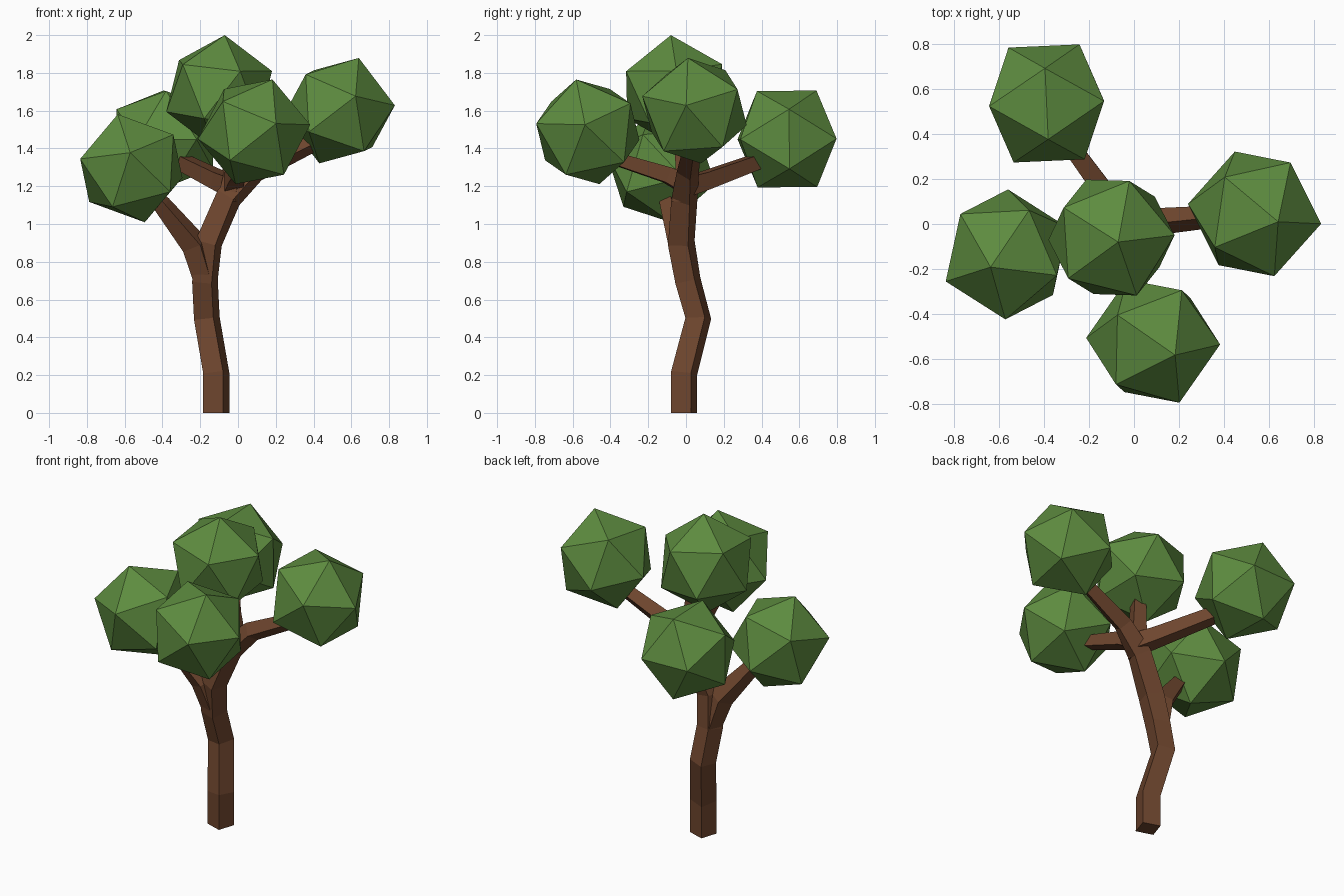
import bpy, bmesh
from mathutils import Vector, Matrix

if "Cube" in bpy.data.objects:
    bpy.data.objects.remove(bpy.data.objects["Cube"])


def material(name, rgb):
    m = bpy.data.materials.new(name)
    m.diffuse_color = (*rgb, 1)
    m.use_nodes = True
    m.node_tree.nodes["Principled BSDF"].inputs["Base Color"].default_value = m.diffuse_color
    return m


BARK = material("bark", (0.155, 0.06, 0.027))
LEAF = material("leaf", (0.11, 0.26, 0.05))


def add_object(name, bm, mat):
    bmesh.ops.recalc_face_normals(bm, faces=bm.faces)
    me = bpy.data.meshes.new(name)
    bm.to_mesh(me)
    bm.free()
    me.materials.append(mat)
    ob = bpy.data.objects.new(name, me)
    bpy.context.collection.objects.link(ob)
    return ob


def limb(name, path, ref=None):
    """Square-section limb through (x, y, z, half_side) points."""
    bm = bmesh.new()
    pts = [Vector(p[:3]) for p in path]
    rings = []
    for i, p in enumerate(pts):
        before = (p - pts[i - 1]).normalized() if i else Vector()
        after = (pts[i + 1] - p).normalized() if i + 1 < len(pts) else Vector()
        t = (before + after).normalized()
        if i == 0 and ref:
            t = Vector((0, 0, 1))
        a = Vector(ref) if ref else t.cross(Vector((0, 0, 1)))
        a = (a - t * a.dot(t)).normalized()
        b = t.cross(a)
        h = path[i][3]
        rings.append([bm.verts.new(p + a * h * u + b * h * v)
                      for u, v in ((-1, -1), (1, -1), (1, 1), (-1, 1))])
    for r, s in zip(rings, rings[1:]):
        for k in range(4):
            n = (k + 1) % 4
            bm.faces.new((r[k], r[n], s[n], s[k]))
    bm.faces.new(rings[0])
    bm.faces.new(rings[-1])
    return add_object(name, bm, BARK)


def frame(a, b):
    """Orthonormal basis with its first axis along a, second toward b."""
    x = a.normalized()
    y = (b - x * b.dot(x)).normalized()
    return Matrix((x, y, x.cross(y))).transposed()


def foliage(name, centre, corner, neighbour):
    """Icosahedron turned so two adjacent corners point in given directions."""
    bm = bmesh.new()
    bmesh.ops.create_icosphere(bm, subdivisions=1, radius=0.3)
    bm.verts.ensure_lookup_table()
    v = bm.verts[0]
    w = v.link_edges[0].other_vert(v)
    rot = frame(Vector(corner), Vector(neighbour)) @ frame(v.co, w.co).transposed()
    bmesh.ops.transform(bm, matrix=Matrix.Translation(centre) @ rot.to_4x4(), verts=bm.verts)
    return add_object(name, bm, LEAF)


# Trunk, bending up into the right-hand bough
TURN = (0.95, -0.31, 0)
limb("trunk", [(-0.115, -0.01, 0, 0.055), (-0.115, -0.01, 0.21, 0.055),
               (-0.165, 0.065, 0.5, 0.054), (-0.175, 0.01, 0.7, 0.054),
               (-0.155, -0.025, 0.9, 0.056), (-0.05, -0.008, 1.14, 0.053),
               (0.09, 0.01, 1.28, 0.043), (0.38, 0.035, 1.42, 0.034),
               (0.46, 0.04, 1.47, 0.03)], TURN)

# Branches
limb("left_branch", [(-0.175, 0.01, 0.7, 0.05), (-0.23, -0.025, 0.89, 0.053),
                     (-0.40, -0.09, 1.10, 0.036), (-0.48, -0.11, 1.19, 0.03)], TURN)
limb("top_branch", [(-0.05, -0.01, 1.12, 0.05), (-0.025, 0, 1.25, 0.043),
                    (-0.05, -0.02, 1.52, 0.034)], TURN)
limb("back_branch", [(-0.03, 0, 1.20, 0.05), (-0.10, 0.10, 1.23, 0.045),
                     (-0.29, 0.36, 1.325, 0.038), (-0.33, 0.42, 1.35, 0.035)])
limb("front_branch", [(-0.03, 0, 1.21, 0.05), (-0.01, -0.10, 1.26, 0.042),
                      (0.035, -0.34, 1.335, 0.034), (0.05, -0.40, 1.36, 0.03)])

# Foliage clumps
foliage("top_foliage", (-0.10, -0.06, 1.702), (0.03, -0.02, 0.298), (0.28, 0.01, 0.11))
foliage("front_foliage", (0.085, -0.52, 1.488), (0.095, -0.06, 0.27), (0.293, -0.015, 0.04))
foliage("right_foliage", (0.535, 0.045, 1.60), (0.105, -0.035, 0.28), (0.295, -0.045, 0.04))
foliage("left_foliage", (-0.565, -0.135, 1.295), (-0.07, -0.055, 0.28), (-0.26, -0.115, 0.045))
foliage("back_foliage", (-0.388, 0.535, 1.45), (-0.007, 0.155, 0.255), (0.007, -0.155, 0.255))
